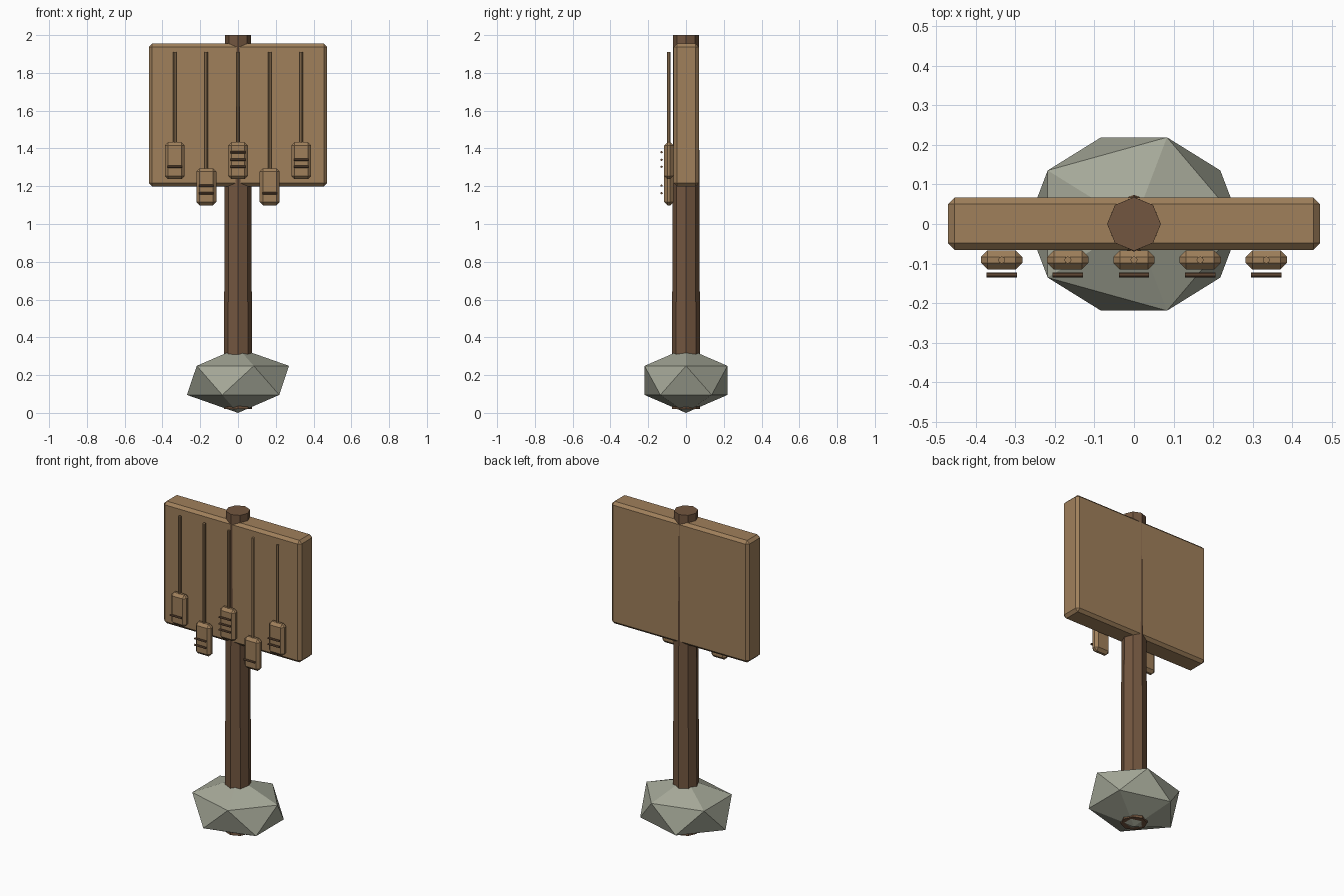
import bpy
from math import pi

if "Cube" in bpy.data.objects:
    bpy.data.objects.remove(bpy.data.objects["Cube"])


def material(name, rgb):
    m = bpy.data.materials.new(name)
    m.use_nodes = True
    m.diffuse_color = (*rgb, 1)
    m.node_tree.nodes["Principled BSDF"].inputs["Base Color"].default_value = (*rgb, 1)
    return m


light_wood = material("light_wood", (0.35, 0.215, 0.105))
dark_wood = material("dark_wood", (0.17, 0.093, 0.05))
stone = material("stone", (0.376, 0.392, 0.314))


def finish(name, mat):
    ob = bpy.context.object
    ob.name = name
    ob.data.materials.append(mat)
    return ob


def block(name, mat, centre, size, chamfer):
    """Box with a single flat chamfer on every edge."""
    bpy.ops.mesh.primitive_cube_add(size=1, location=centre)
    ob = finish(name, mat)
    ob.scale = size
    bpy.ops.object.transform_apply(location=False, rotation=False, scale=True)
    bevel = ob.modifiers.new("chamfer", 'BEVEL')
    bevel.width = chamfer
    bevel.segments = 1
    return ob


def rod(name, mat, centre, radius, length, rotation=(0, 0, 0)):
    bpy.ops.mesh.primitive_cylinder_add(vertices=8, radius=radius, depth=length,
                                        location=centre, rotation=rotation)
    return finish(name, mat)


# Slightly tapered eight-sided post
bpy.ops.mesh.primitive_cone_add(vertices=8, radius1=0.075, radius2=0.068,
                                depth=1.98, location=(0, 0, 1.01))
finish("post", dark_wood)

# Faceted stone foot
bpy.ops.mesh.primitive_ico_sphere_add(subdivisions=1, radius=1, location=(0, 0, 0.172))
finish("stone_foot", stone).scale = (0.302, 0.258, 0.172)

# Board
block("board", light_wood, (0, 0.001, 1.577), (0.942, 0.133, 0.755), 0.017)

# Hanging tags: each with a cord and a number of marking bars
high, low = 1.335, 1.197
tags = [(high, [1.303]),
        (low, [1.163, 1.203]),
        (high, [1.303, 1.34, 1.38]),
        (low, [1.163]),
        (high, [1.303, 1.34])]
for i, (z, bars) in enumerate(tags):
    x = (i - 2) * 0.1675
    n = i + 1
    block(f"tag_{n}", light_wood, (x, -0.091, z), (0.105, 0.049, 0.196), 0.017)
    rod(f"cord_{n}", light_wood, (x, -0.091, (z + 1.91) / 2), 0.009, 1.91 - z)
    for k, bar_z in enumerate(bars):
        rod(f"tag_{n}_bar_{k + 1}", dark_wood, (x, -0.129, bar_z), 0.006, 0.077,
            (0, pi / 2, 0))
